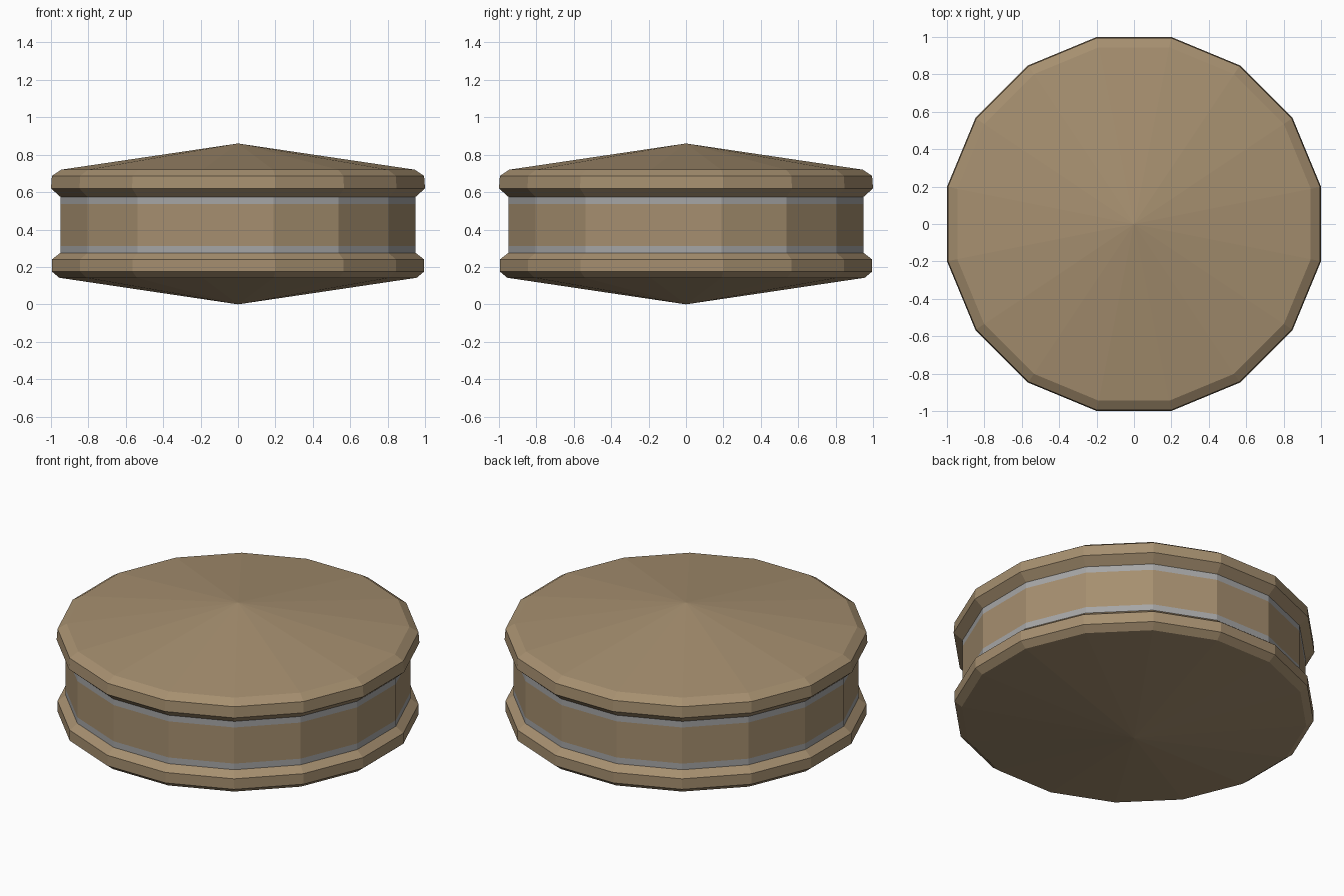
import bpy, bmesh, math

if "Cube" in bpy.data.objects:
    bpy.data.objects.remove(bpy.data.objects["Cube"])

SIDES = 16
K = 1 / math.cos(math.pi / SIDES)   # flat-to-flat radius -> corner radius


def material(name, rgb):
    m = bpy.data.materials.new(name)
    m.diffuse_color = (*rgb, 1)
    m.use_nodes = True
    m.node_tree.nodes["Principled BSDF"].inputs["Base Color"].default_value = m.diffuse_color
    return m


tan = material("tan", (0.38, 0.275, 0.16))
silver = material("silver grey", (0.38, 0.38, 0.38))


def lathe(name, profile, bands=()):
    """Spin (radius, z) points into a 16-sided closed solid; bands are silver z ranges."""
    bm = bmesh.new()
    rings = []
    for r, z in profile:
        if r == 0:
            rings.append([bm.verts.new((0, 0, z))] * SIDES)
        else:
            rings.append([bm.verts.new((r * K * math.cos((i + .5) * math.tau / SIDES),
                                        r * K * math.sin((i + .5) * math.tau / SIDES), z))
                          for i in range(SIDES)])
    for a, b in zip(rings, rings[1:]):
        for i in range(SIDES):
            j = (i + 1) % SIDES
            f = bm.faces.new(list(dict.fromkeys((a[i], a[j], b[j], b[i]))))
            z = f.calc_center_median().z
            f.material_index = int(any(lo < z < hi for lo, hi in bands))
    bmesh.ops.recalc_face_normals(bm, faces=bm.faces)
    me = bpy.data.meshes.new(name)
    bm.to_mesh(me)
    bm.free()
    me.materials.append(tan)
    me.materials.append(silver)
    ob = bpy.data.objects.new(name, me)
    bpy.context.collection.objects.link(ob)
    return ob


# One continuous shell: lower cap and rim, banded waist, upper rim and cap
lathe("banded_drum", [
    (0, 0), (0.955, 0.142), (0.995, 0.175), (0.995, 0.24), (0.95, 0.275),
    (0.95, 0.313), (0.95, 0.537), (0.95, 0.575),
    (1.0, 0.62), (0.995, 0.687), (0.945, 0.72), (0, 0.86),
], bands=[(0.275, 0.313), (0.537, 0.575)])
